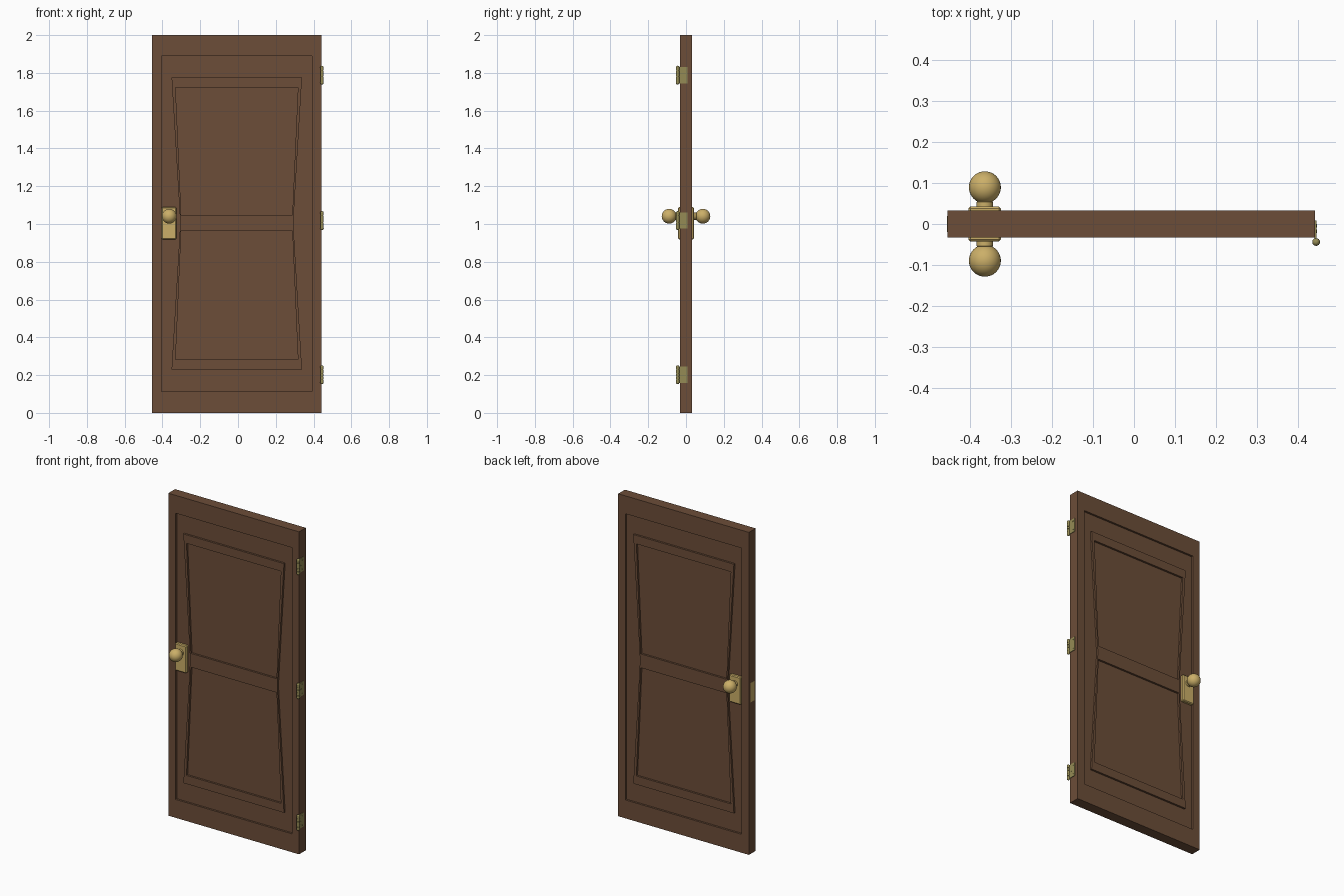
import bpy, bmesh, math
from mathutils import Matrix, Vector

if "Cube" in bpy.data.objects:
    bpy.data.objects.remove(bpy.data.objects["Cube"])


def material(name, rgb):
    m = bpy.data.materials.new(name)
    m.diffuse_color = (*rgb, 1)
    m.use_nodes = True
    m.node_tree.nodes["Principled BSDF"].inputs["Base Color"].default_value = m.diffuse_color
    return m


WOOD = material("wood", (0.15, 0.075, 0.04))
BRASS = material("brass", (0.60, 0.43, 0.14))
OLD_BRASS = material("old_brass", (0.30, 0.26, 0.09))

CX = -0.0065          # centre of the slab
HALF_W, HALF_T, DEPTH = 0.4485, 0.033, 0.012


def finish(name, bm, mat, smooth=False):
    bmesh.ops.remove_doubles(bm, verts=bm.verts, dist=1e-5)
    bmesh.ops.recalc_face_normals(bm, faces=bm.faces)
    me = bpy.data.meshes.new(name)
    bm.to_mesh(me)
    bm.free()
    me.materials.append(mat)
    ob = bpy.data.objects.new(name, me)
    bpy.context.collection.objects.link(ob)
    if smooth:
        bpy.ops.object.select_all(action='DESELECT')
        ob.select_set(True)
        bpy.context.view_layer.objects.active = ob
        bpy.ops.object.shade_smooth_by_angle(angle=math.radians(35))
    return ob


def box(bm, lo, hi):
    lo, hi = Vector(lo), Vector(hi)
    bmesh.ops.create_cube(bm, size=1, matrix=Matrix.Translation((lo + hi) / 2)
                          @ Matrix.Diagonal((*(hi - lo), 1)))


def rod(bm, centre, radius, length, axis='Z', seg=16):
    turn = Matrix.Rotation(math.pi / 2, 4, 'Y') if axis == 'X' else Matrix()
    bmesh.ops.create_cone(bm, cap_ends=True, segments=seg, radius1=radius, radius2=radius,
                          depth=length, matrix=Matrix.Translation(centre) @ turn)


def six(top, waist, z_low, z_high, z_mid=1.005):
    """Six-point outline: rectangle or hourglass."""
    return [(-top, z_high), (top, z_high), (waist, z_mid),
            (top, z_low), (-top, z_low), (-waist, z_mid)]


# Door slab: sunken field, raised hourglass moulding, two sunken panels per side
bm = bmesh.new()
for s in (-1, 1):
    def ring(points, y):
        return [bm.verts.new((CX + x, s * y, z)) for x, z in points]

    def bridge(a, b):
        n = len(a)
        for i in range(n):
            j = (i + 1) % n
            bm.faces.new((a[i], a[j], b[j], b[i]))

    rect = six(HALF_W, HALF_W, 0, 2)
    field = six(0.399, 0.399, 0.114, 1.889)
    glass = six(0.345, 0.299, 0.230, 1.775)
    low = HALF_T - DEPTH
    loops = [ring(rect, 0), ring(rect, HALF_T), ring(field, HALF_T),
             ring(field, low), ring(glass, low), ring(glass, HALF_T)]
    for a, b in zip(loops, loops[1:]):
        bridge(a, b)
    upper = [(-0.324, 1.722), (0.324, 1.722), (0.294, 1.048), (-0.294, 1.048)]
    lower = [(-0.294, 0.962), (0.294, 0.962), (0.324, 0.283), (-0.324, 0.283)]
    u, l = ring(upper, HALF_T), ring(lower, HALF_T)
    tl, tr, wr, br, bl, wl = loops[-1]
    for f in ((tl, tr, u[1], u[0]), (tr, wr, u[2], u[1]), (wl, tl, u[0], u[3]),
              (wl, u[3], u[2], wr, l[1], l[0]),
              (wr, br, l[2], l[1]), (br, bl, l[3], l[2]), (bl, wl, l[0], l[3])):
        bm.faces.new(f)
    for rim, pts in ((u, upper), (l, lower)):
        floor = ring(pts, low)
        bridge(rim, floor)
        bm.faces.new(floor)
finish("door_slab", bm, WOOD)

# Knobs and back plates on both sides
KX, KZ, R, KY = -0.364, 1.041, 0.039, 0.0895
start = math.asin(0.016 / R)
profile = [(0, 0.038), (0.020, 0.038), (0.020, 0.054), (0.016, 0.057)]
profile += [(R * math.sin(t), KY - R * math.cos(t))
            for t in (start + (math.pi - start) * i / 20 for i in range(21))]
for s, side in ((-1, "front"), (1, "back")):
    bm = bmesh.new()
    vs = [bm.verts.new((KX + r, s * y, KZ)) for r, y in profile]
    edges = [bm.edges.new(p) for p in zip(vs, vs[1:])]
    bmesh.ops.spin(bm, geom=vs + edges, cent=(KX, 0, KZ), axis=(0, 1, 0),
                   angle=math.tau, steps=32)
    finish(side + "_knob", bm, BRASS, True)

    bm = bmesh.new()
    ys = sorted((s * 0.019, s * 0.043))
    box(bm, (-0.404, ys[0], 0.919), (-0.325, ys[1], 1.089))
    plate = finish(side + "_knob_plate", bm, BRASS)
    bev = plate.modifiers.new("edge", 'BEVEL')
    bev.width, bev.segments = 0.005, 1

# Latch plate set on the free edge
bm = bmesh.new()
box(bm, (-0.4562, -0.020, 0.94), (-0.45, 0.020, 1.06))
finish("latch_plate", bm, BRASS)

# Three hinges: leaf, knuckles, pin with round ends, screws
HX, HY = 0.4445, -0.044
for name, z in (("top", 1.788), ("middle", 1.018), ("bottom", 0.202)):
    bm = bmesh.new()
    box(bm, (0.441, HY, z - 0.043), (0.4455, 0.009, z + 0.043))
    rod(bm, (HX, HY, z), 0.006, 0.088)
    for i in range(5):
        rod(bm, (HX, HY, z + (i - 2) * 0.0172), 0.009, 0.0155)
    for e in (-1, 1):
        bmesh.ops.create_uvsphere(bm, u_segments=16, v_segments=8, radius=0.0095,
                                  matrix=Matrix.Translation((HX, HY, z + e * 0.0405)))
    for y, dz in ((-0.004, -0.028), (-0.018, 0), (-0.004, 0.028)):
        rod(bm, (0.4455, y, z + dz), 0.004, 0.002, 'X', 12)
    finish(name + "_hinge", bm, OLD_BRASS, True)
